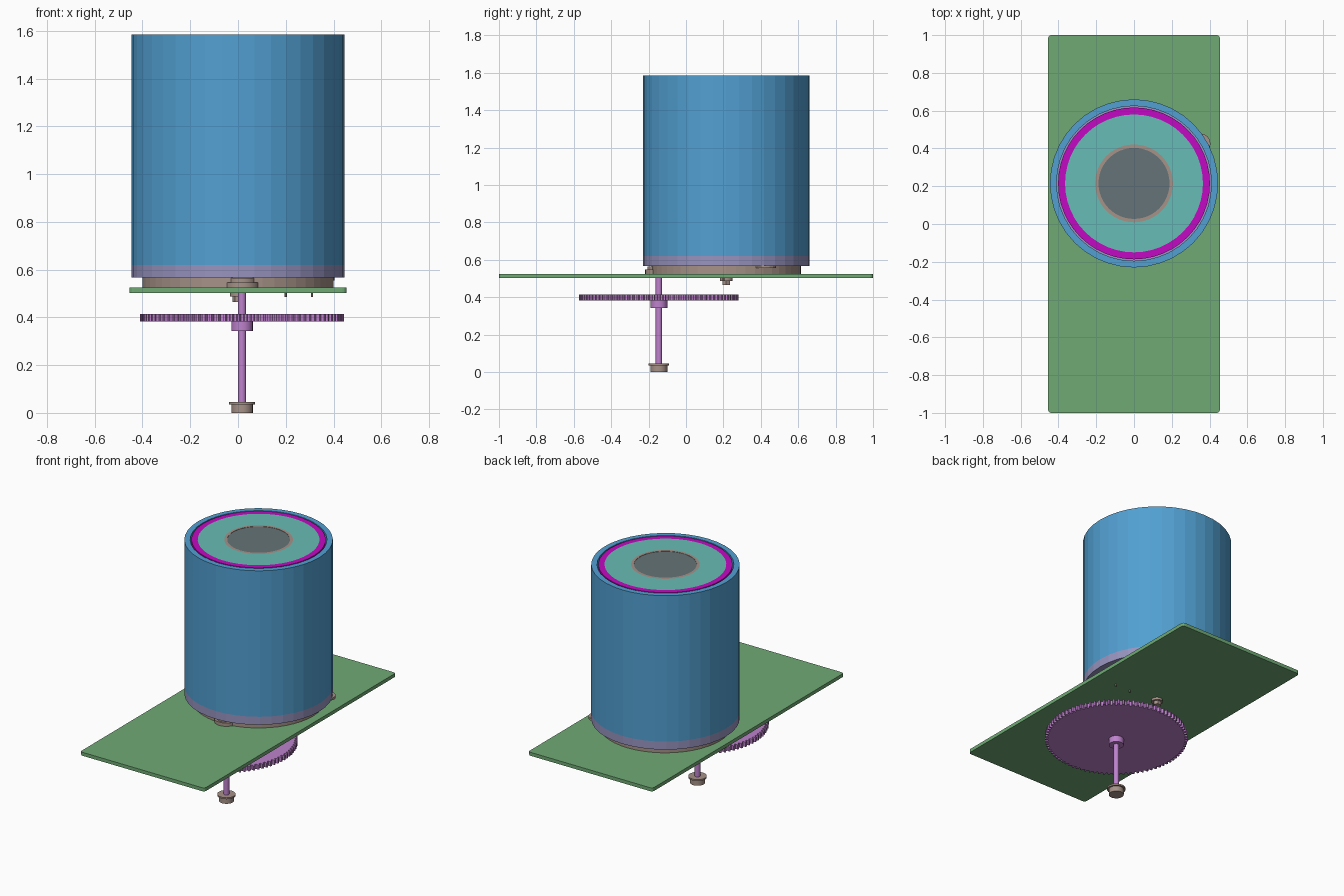
import bpy, bmesh, math

if "Cube" in bpy.data.objects:
    bpy.data.objects.remove(bpy.data.objects["Cube"])

TAU = 2 * math.pi


def mat(name, r, g, b):
    lin = lambda c: ((c / 255 + 0.055) / 1.055) ** 2.4 if c > 10 else c / 255 / 12.92
    m = bpy.data.materials.new(name)
    m.diffuse_color = (lin(r), lin(g), lin(b), 1)
    m.use_nodes = True
    m.node_tree.nodes["Principled BSDF"].inputs["Base Color"].default_value = m.diffuse_color
    return m


BLUE = mat("blue", 82, 160, 210)
GREEN = mat("green", 112, 170, 117)
TEAL = mat("teal", 104, 188, 182)
MAGENTA = mat("magenta", 195, 10, 195)
TAN = mat("tan", 166, 146, 136)
GREY = mat("slate_grey", 101, 116, 120)
PURPLE = mat("purple", 190, 130, 205)
LILAC = mat("lilac", 152, 148, 192)


def finish(bm, name, material, smooth=False):
    bmesh.ops.recalc_face_normals(bm, faces=bm.faces)
    me = bpy.data.meshes.new(name)
    bm.to_mesh(me)
    bm.free()
    me.materials.append(material)
    ob = bpy.data.objects.new(name, me)
    bpy.context.collection.objects.link(ob)
    if smooth:
        bpy.ops.object.select_all(action='DESELECT')
        ob.select_set(True)
        bpy.context.view_layer.objects.active = ob
        bpy.ops.object.shade_smooth_by_angle(angle=math.radians(30))
    return ob


def prism(name, pts, z0, z1, material, smooth=False):
    """Extrude a closed outline upwards."""
    bm = bmesh.new()
    lo = [bm.verts.new((x, y, z0)) for x, y in pts]
    hi = [bm.verts.new((x, y, z1)) for x, y in pts]
    n = len(pts)
    bm.faces.new(lo)
    bm.faces.new(hi)
    for i in range(n):
        j = (i + 1) % n
        bm.faces.new((lo[i], lo[j], hi[j], hi[i]))
    return finish(bm, name, material, smooth)


def ring_pts(c, r, n):
    return [(c[0] + r * math.cos(TAU * i / n), c[1] + r * math.sin(TAU * i / n))
            for i in range(n)]


def disc(name, c, r, z0, z1, material, n=40, smooth=False):
    return prism(name, ring_pts(c, r, n), z0, z1, material, smooth)


def tube(name, c, r0, r1, z0, z1, material, n=40):
    """Hollow cylinder with flat end rings."""
    bm = bmesh.new()
    loops = [[bm.verts.new((x, y, z)) for x, y in ring_pts(c, r, n)]
             for r, z in ((r0, z0), (r1, z0), (r1, z1), (r0, z1))]
    for k in range(4):
        a, b = loops[k], loops[(k + 1) % 4]
        for i in range(n):
            j = (i + 1) % n
            bm.faces.new((a[i], a[j], b[j], b[i]))
    return finish(bm, name, material)


DRUM = (0, 0.215)
AXLE = (0.017, -0.145)
TOP = 1.585

# base plate with small rounded corners
plate = []
for sx, sy, a0 in ((1, 1, 0), (-1, 1, 90), (-1, -1, 180), (1, -1, 270)):
    for k in range(4):
        a = math.radians(a0 + 30 * k)
        plate.append((sx * 0.438 + 0.017 * math.cos(a), sy * 0.983 + 0.017 * math.sin(a)))
prism("base_plate", plate, 0.502, 0.525, GREEN)

# turntable under the drum
disc("turntable", DRUM, 0.40, 0.525, 0.568, TAN, 48)
disc("turntable_stud", (0.35, 0.425), 0.055, 0.555, 0.57, TAN, 16)

# drum: nested sleeves, flush at the top
tube("drum_collar", DRUM, 0.38, 0.445, 0.567, 0.62, LILAC)
tube("drum_shell", DRUM, 0.41, 0.445, 0.62, TOP, BLUE)
tube("magenta_sleeve", DRUM, 0.365, 0.402, 0.568, TOP, MAGENTA, 48)
tube("teal_filling", DRUM, 0.206, 0.365, 0.568, TOP, TEAL, 48)
tube("core_sleeve", DRUM, 0.188, 0.206, 0.568, TOP, TAN, 48)
disc("core", DRUM, 0.188, 0.568, TOP - 0.002, GREY, 48)

# gear with fine teeth
teeth = 90
outline = []
for i in range(teeth):
    for f, r in ((-0.32, 0.410), (-0.17, 0.427), (0.17, 0.427), (0.32, 0.410)):
        a = TAU * (i + f) / teeth
        outline.append((AXLE[0] + r * math.cos(a), AXLE[1] + r * math.sin(a)))
prism("gear", outline, 0.383, 0.414, PURPLE)
disc("gear_hub", AXLE, 0.045, 0.343, 0.384, PURPLE, 24, True)
disc("axle", AXLE, 0.017, 0.03, 0.56, PURPLE, 20, True)

# axle bearings, top and bottom
disc("top_bearing_flange", AXLE, 0.073, 0.525, 0.547, TAN, 32, True)
disc("top_bearing_cap", AXLE, 0.06, 0.547, 0.564, TAN, 32, True)
disc("bottom_bearing_body", AXLE, 0.045, 0.0, 0.035, TAN, 24, True)
disc("bottom_bearing_flange", AXLE, 0.055, 0.035, 0.045, TAN, 32, True)

# bolt and two pins below the plate
disc("bolt_washer", DRUM, 0.034, 0.487, 0.503, TAN, 24, True)
disc("bolt_nut", DRUM, 0.024, 0.464, 0.488, TAN, 6)
for i, x in enumerate((0.2, 0.31)):
    disc(f"pin_{i + 1}", (x, 0.2), 0.005, 0.486, 0.503, TAN, 10)
